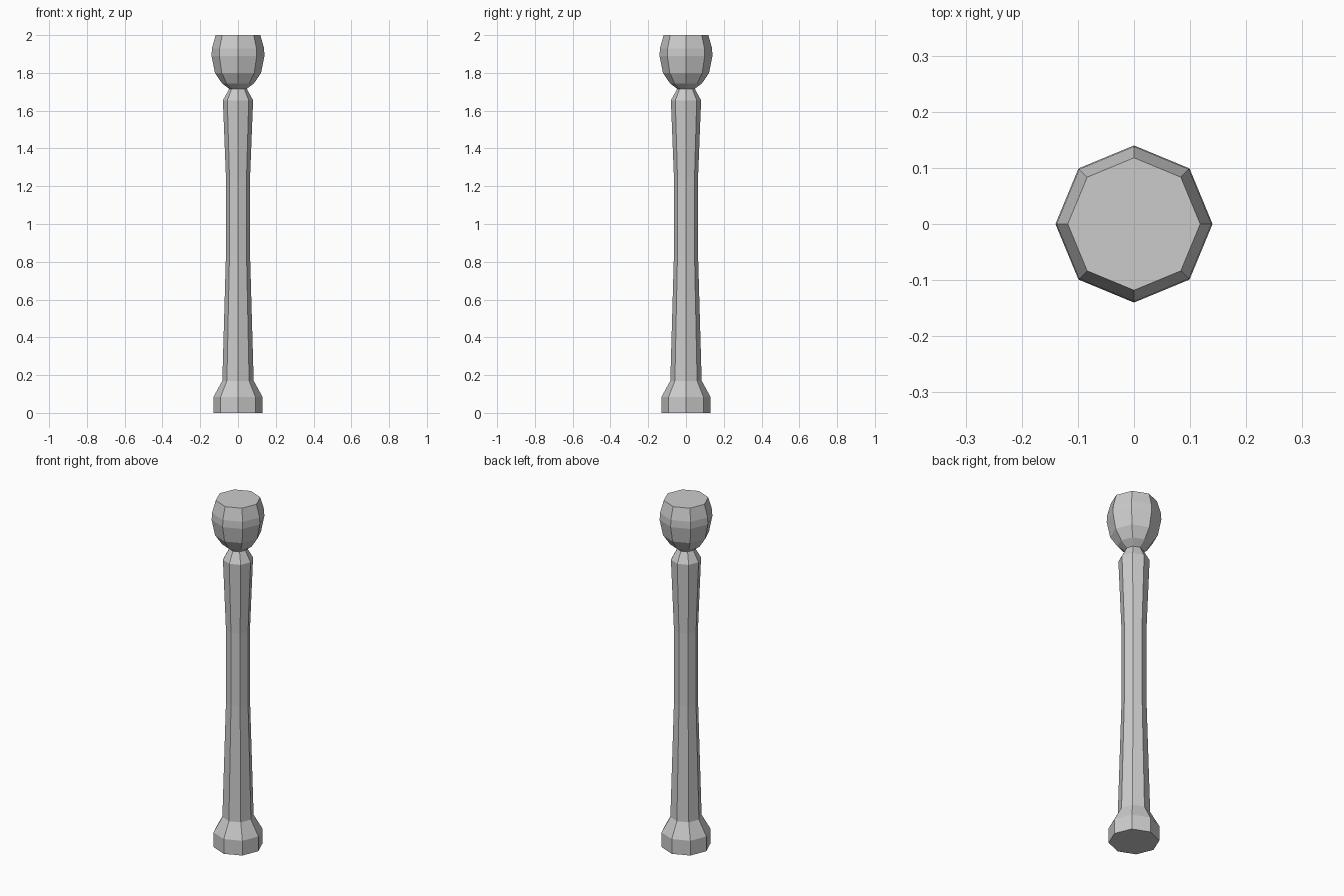
import bpy, bmesh
from math import cos, sin, pi

if "Cube" in bpy.data.objects:
    bpy.data.objects.remove(bpy.data.objects["Cube"])

SIDES = 8


def lathe(name, profile):
    """Capped eight-sided solid from (radius, height) points."""
    bm = bmesh.new()
    rings = [[bm.verts.new((r * cos(2 * pi * i / SIDES), r * sin(2 * pi * i / SIDES), z))
              for i in range(SIDES)] for r, z in profile]
    for lo, hi in zip(rings, rings[1:]):
        for i in range(SIDES):
            j = (i + 1) % SIDES
            bm.faces.new((lo[i], lo[j], hi[j], hi[i]))
    bm.faces.new(rings[0][::-1])
    bm.faces.new(rings[-1])
    mesh = bpy.data.meshes.new(name)
    bm.to_mesh(mesh)
    bm.free()
    obj = bpy.data.objects.new(name, mesh)
    bpy.context.collection.objects.link(obj)
    return obj


# Flared foot, waisted shaft and pinched neck
lathe("handle_shaft", [(0.13, 0), (0.13, 0.085), (0.083, 0.17), (0.064, 0.83),
                       (0.064, 1.25), (0.08, 1.655), (0.047, 1.715)])

# Rounded head with flat top
lathe("head", [(0.045, 1.715), (0.085, 1.745), (0.122, 1.80), (0.14, 1.89),
               (0.138, 1.93), (0.118, 2.0)])
